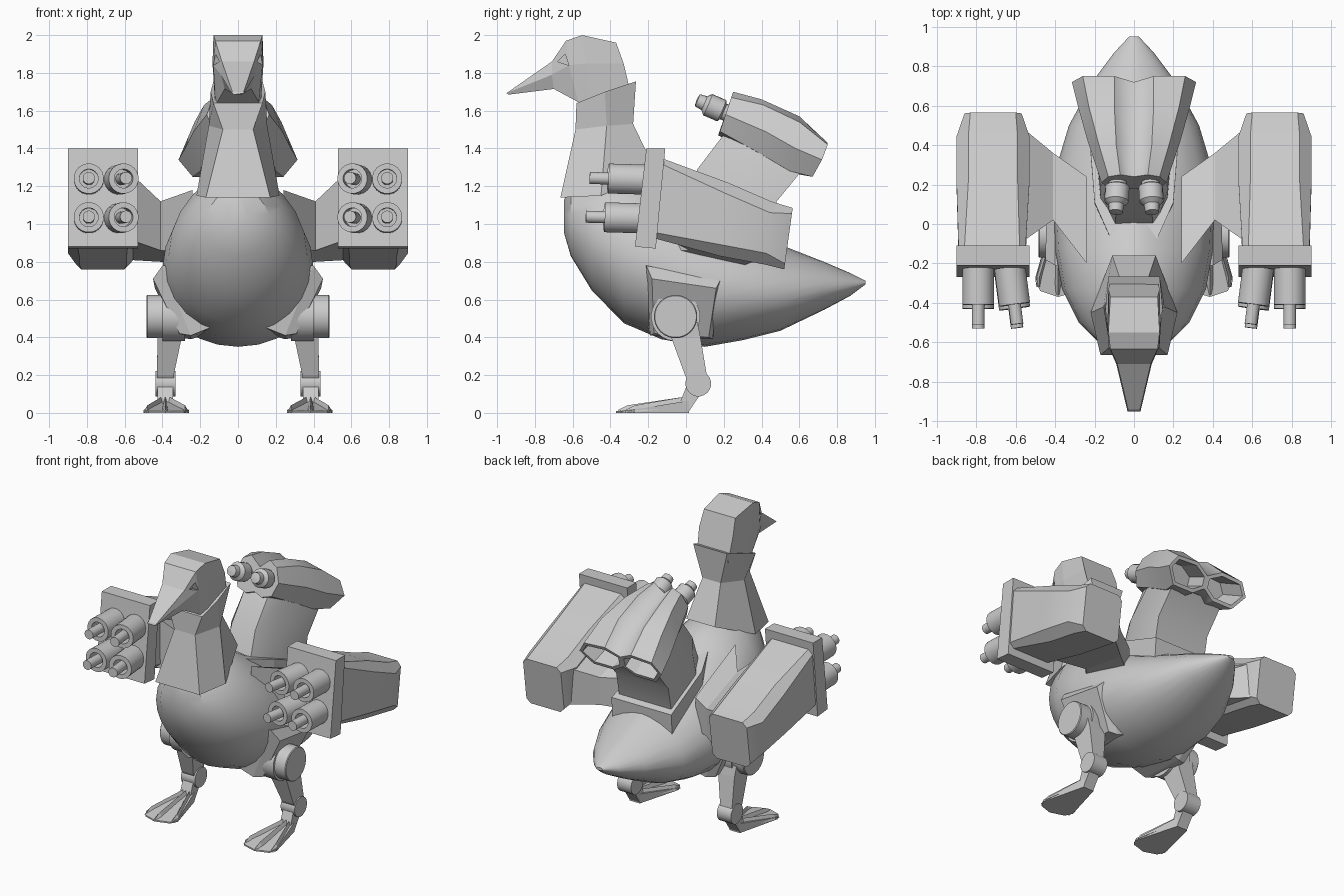
import bpy, bmesh, math
from mathutils import Vector

if "Cube" in bpy.data.objects:
    bpy.data.objects.remove(bpy.data.objects["Cube"])


def finish(name, bm, mirror=False, smooth=None):
    bmesh.ops.remove_doubles(bm, verts=bm.verts, dist=0.0005)
    bmesh.ops.recalc_face_normals(bm, faces=bm.faces)
    me = bpy.data.meshes.new(name)
    bm.to_mesh(me)
    bm.free()
    ob = bpy.data.objects.new(name, me)
    bpy.context.collection.objects.link(ob)
    if smooth:
        for p in me.polygons:
            p.use_smooth = True
        me.set_sharp_from_angle(angle=math.radians(smooth))
    if mirror:
        ob.modifiers.new("mirror", 'MIRROR')
    return ob


def skin(bm, rings, closed=True, caps=True):
    """Bridge a list of equal-length point rings; return the last cap."""
    vs = [[bm.verts.new(p) for p in r] for r in rings]
    n = len(vs[0])
    for a, b in zip(vs, vs[1:]):
        for i in range(n if closed else n - 1):
            j = (i + 1) % n
            bm.faces.new((a[i], a[j], b[j], b[i]))
    if caps:
        bm.faces.new(vs[0])
        return bm.faces.new(vs[-1])


def loft(name, rings, mirror=False, smooth=None):
    bm = bmesh.new()
    skin(bm, rings)
    return finish(name, bm, mirror, smooth)


def lathe(name, start, axis, profile, n=20, mirror=True):
    """Revolve (radius, distance) pairs about an axis."""
    bm = bmesh.new()
    d = Vector(axis).normalized()
    u = d.orthogonal().normalized()
    v = d.cross(u)
    turn = [2 * math.pi * i / n for i in range(n)]
    skin(bm, [[Vector(start) + d * h + (u * math.cos(t) + v * math.sin(t)) * max(r, 0.001)
               for t in turn] for r, h in profile])
    return finish(name, bm, mirror, 35)


def sym(half):
    """Close a right-hand outline with its reflection."""
    return list(half) + [(-x, y, z) for x, y, z in reversed(half)]


# Body: egg sections swept from chest to tail (y, bottom, top, half width)
def section(y, zb, zt, w, n=24):
    zc = zb + 0.45 * (zt - zb)
    pts = []
    for i in range(n):
        t = 2 * math.pi * i / n
        c, s = math.cos(t), math.sin(t)
        x = math.copysign(abs(c) ** (1.25 if s > 0 else 1), c) * w
        pts.append((x, y, zc + s * (zt - zc if s > 0 else zc - zb)))
    return pts


loft("body", [section(*s) for s in (
    (-.645, .95, 1.13, .06), (-.61, .83, 1.2, .17), (-.5, .65, 1.26, .28),
    (-.33, .475, 1.29, .365), (-.13, .39, 1.22, .40), (.1, .35, 1.08, .41),
    (.3, .385, .98, .39), (.5, .435, .89, .33), (.73, .545, .80, .205),
    (.87, .62, .74, .10), (.95, .68, .70, .025))], smooth=30)

# Neck with flared collar
loft("neck", [sym(r) for r in (
    [(.17, -.665, 1.14), (.22, -.45, 1.15), (.11, -.16, 1.28)],
    [(.08, -.585, 1.5), (.155, -.42, 1.52), (.07, -.28, 1.53)],
    [(.13, -.58, 1.64), (.145, -.43, 1.70), (.13, -.265, 1.755)])])

# Head and beak
head = loft("head", [sym(r) for r in (
    [(.12, -.37, 1.96), (.13, -.33, 1.85), (.12, -.29, 1.68)],
    [(.13, -.55, 2.0), (.135, -.53, 1.85), (.12, -.5, 1.62)],
    [(.12, -.635, 1.97), (.13, -.62, 1.84), (.11, -.57, 1.645)],
    [(.085, -.71, 1.86), (.09, -.71, 1.79), (.07, -.70, 1.715)],
    [(.03, -.94, 1.70), (.033, -.95, 1.693), (.02, -.94, 1.685)])])

# Eye sockets cut into the head
tri = [(-.68, 1.86), (-.64, 1.90), (-.62, 1.84)]
cut = loft("eye_cutter", [[(x, y, z) for y, z in tri] for x in (.085, .2)], mirror=True)
cut.hide_render = True
cut.hide_viewport = True
mod = head.modifiers.new("eyes", 'BOOLEAN')
mod.object = cut
mod.operation = 'DIFFERENCE'

# Back turret: right half with hollow rear opening, mirrored
bm = bmesh.new()
skin(bm, [
    [(0, .24, 1.64), (.07, .25, 1.70), (.13, .24, 1.67), (.165, .21, 1.58),
     (.13, .18, 1.49), (.06, .17, 1.47), (0, .18, 1.49)],
    [(0, .44, 1.56), (.09, .40, 1.66), (.18, .41, 1.63), (.235, .42, 1.49),
     (.17, .38, 1.38), (.08, .38, 1.36), (0, .39, 1.38)],
    [(0, .60, 1.47), (.10, .60, 1.57), (.23, .60, 1.54), (.28, .58, 1.40),
     (.2, .55, 1.28), (.08, .55, 1.27), (0, .56, 1.31)],
    [(0, .72, 1.38), (.1, .75, 1.43), (.26, .75, 1.42), (.315, .72, 1.34),
     (.24, .67, 1.25), (.08, .67, 1.25), (0, .69, 1.30)]], closed=False, caps=False)
bmesh.ops.recalc_face_normals(bm, faces=bm.faces)
bm.verts.ensure_lookup_table()
cap = bm.faces.new(bm.verts[21:28])
front = bm.faces.new(bm.verts[0:7])
bmesh.ops.recalc_face_normals(bm, faces=bm.faces)
bmesh.ops.inset_individual(bm, faces=[cap], thickness=.025)
deep = bmesh.ops.extrude_discrete_faces(bm, faces=[cap])["faces"][0]
bmesh.ops.translate(bm, verts=deep.verts, vec=(-.02, -.17, .08))
finish("back_turret", bm, True, 30)

# Turret stem and its base frame
loft("turret_stem", [sym(r) for r in (
    [(.10, -.04, 1.0), (.17, .1, .95), (.2, .42, .82)],
    [(.09, .06, 1.29), (.17, .17, 1.24), (.2, .48, 1.12)],
    [(.09, .22, 1.5), (.15, .33, 1.45), (.2, .62, 1.29)])], smooth=40)
loft("turret_base", [sym(r) for r in (
    [(.12, -.07, 1.0), (.2, .1, .93), (.23, .48, .8)],
    [(.12, -.07, 1.15), (.2, .11, 1.1), (.23, .49, .95)])])

# Turret cannons
lathe("turret_cannon", (.08, .28, 1.56), (.05, -.92, .40),
      [(0, 0), (.045, 0), (.045, .09), (.062, .10), (.062, .18), (.04, .20),
       (.035, .24), (0, .245)], n=14)


# Wing pods: chamfered box swept backwards and down
def box8(x0, x1, z0, z1, yb, yt, c):
    out = [(x0 + c, z0), (x1 - c, z0), (x1, z0 + c), (x1, z1 - c),
           (x1 - c, z1), (x0 + c, z1), (x0, z1 - c), (x0, z0 + c)]
    return [(x, yb + (yt - yb) * (z - z0) / (z1 - z0), z) for x, z in out]


loft("wing_pod", [box8(*r) for r in (
    (.55, .89, .925, 1.345, -.17, -.12, .03),
    (.53, .90, .83, 1.22, .18, .22, .06),
    (.53, .90, .785, 1.12, .42, .45, .06),
    (.57, .86, .76, 1.085, .52, .565, .03))], mirror=True, smooth=30)

# Arms joining the pods to the body
loft("wing_arm", [
    [(x, ya, a0), (x, ya, a1), (x, yb, b1), (x, yb, b0)]
    for x, ya, a0, a1, yb, b0, b1 in (
        (.24, -.2, .86, 1.18, .24, .76, .98), (.41, .02, .86, 1.12, .36, .8, .99),
        (.58, -.1, .92, 1.28, .5, .81, 1.07))], mirror=True)

# Gun plates and the four barrels on each
plate = [(-.21, 1.40), (-.11, 1.40), (-.16, .87), (-.27, .88)]
loft("gun_plate", [[(x, y, z) for y, z in plate] for x in (.53, .90)], mirror=True)
for x, lean in ((.63, -.13), (.79, 0)):
    for z, y in ((1.235, -.22), (1.03, -.24)):
        lathe("gun_barrel", (x, y, z), (lean, -1, .03),
              [(0, 0), (.08, 0), (.08, .19), (.05, .19), (.05, .1), (.032, .1),
               (.032, .29), (0, .29)])

# Hip mounts and hip joints
loft("hip_mount", [
    [(.27, -.22, .78), (.27, .19, .71), (.15, .15, .42), (.15, -.2, .45)],
    [(.40, -.21, .78), (.40, .18, .70), (.25, .14, .39), (.25, -.19, .41)],
    [(.45, -.18, .71), (.44, .16, .66), (.31, .12, .40), (.31, -.17, .42)]], mirror=True)
lathe("hip_joint", (.28, -.055, .51), (1, 0, 0),
      [(0, 0), (.13, 0), (.13, .12), (.115, .12), (.115, .2), (.11, .205), (0, .205)], n=28)


# Legs
def rect(x0, x1, ya, za, yb, zb):
    return [(x0, ya, za), (x1, ya, za), (x1, yb, zb), (x0, yb, zb)]


loft("upper_leg", [rect(.30, .43, -.1, .47, .06, .48), rect(.30, .425, -.075, .39, .075, .41),
                   rect(.34, .43, -.005, .20, .11, .20), rect(.34, .43, .03, .14, .11, .15)],
     mirror=True)
lathe("ankle_joint", (.33, .065, .155), (1, 0, 0), [(0, 0), (.068, 0), (.068, .107), (0, .107)])
loft("lower_leg", [rect(.345, .425, .01, .16, .1, .13), rect(.345, .425, -.03, .06, .05, .06),
                   rect(.345, .425, -.06, 0, .01, 0)], mirror=True)

# Webbed feet with three toe ridges
web = [(.345, .015), (.425, .015), (.50, -.29), (.475, -.34), (.385, -.37), (.285, -.34), (.26, -.29)]
lift = [.065, .065, .015, .01, .01, .01, .015]
loft("foot_web", [[(x, y, 0) for x, y in web],
                  [(x, y, h) for (x, y), h in zip(web, lift)]], mirror=True)
for tx, ty in ((.28, -.32), (.385, -.36), (.48, -.32)):
    bx = .385 + (tx - .385) * .2
    loft("toe", [[(bx - .022, -.01, .03), (bx, -.01, .085), (bx + .022, -.01, .03)],
                 [(tx - .02, ty + .05, .005), (tx, ty + .05, .04), (tx + .02, ty + .05, .005)],
                 [(tx - .015, ty, 0), (tx, ty, .015), (tx + .015, ty, 0)]], mirror=True)
